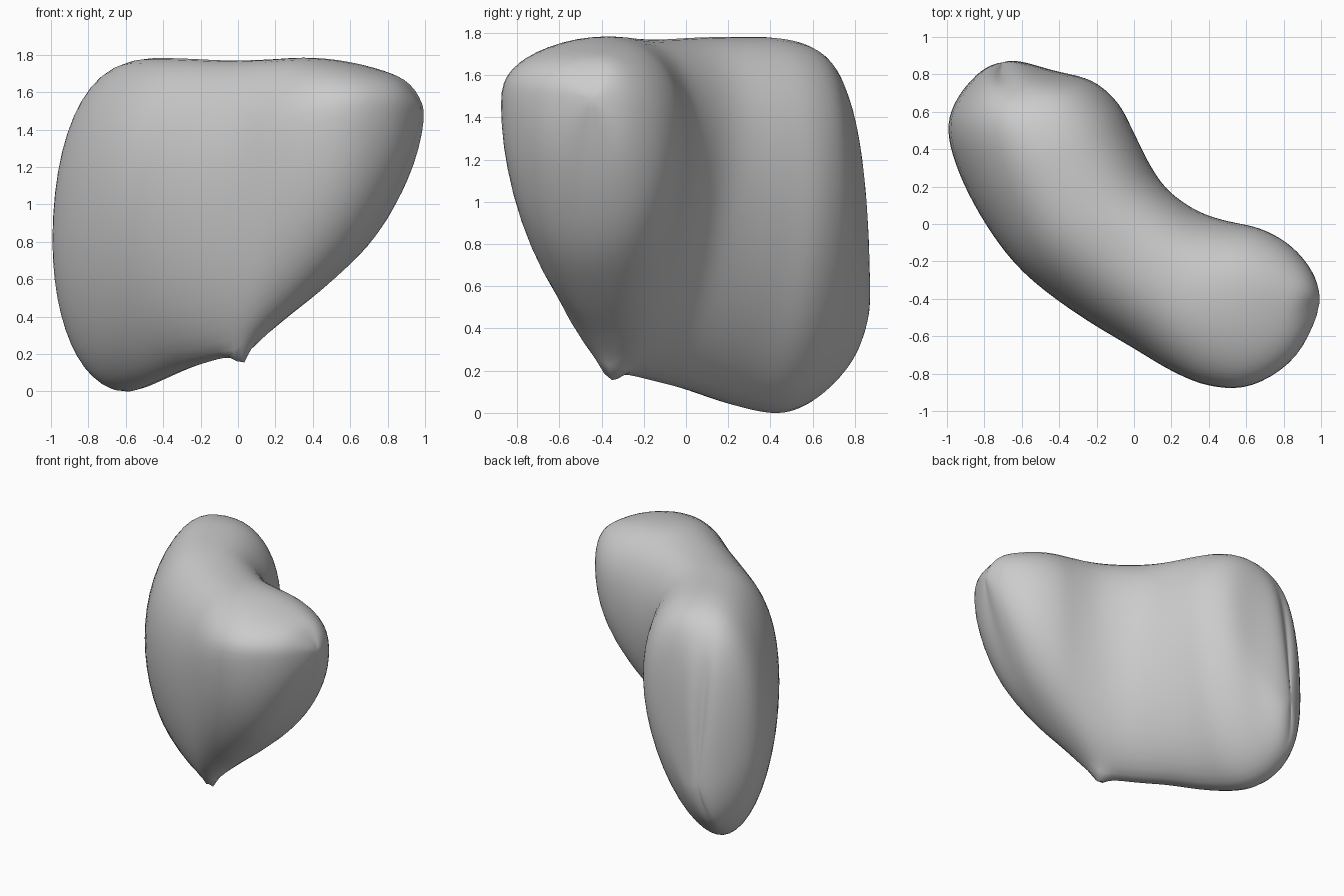
import bpy, bmesh, math
from mathutils import Vector

cube = bpy.data.objects.get("Cube")
if cube:
    bpy.data.objects.remove(cube, do_unlink=True)

# Four guide rails run along the bent body, from the back tip to the side tip
BACK_TIP = (-.7, .87, .52)
SIDE_TIP = (1, -.44, 1.5)
front = [(-.82, .82, .6), (-.95, .67, .73), (-1, .5, .8), (-.94, .27, .85),
         (-.8, 0, .95), (-.6, -.26, 1.05), (-.3, -.49, 1.1), (0, -.67, 1.2),
         (.2, -.79, 1.35), (.4, -.87, 1.45), (.63, -.87, 1.5), (.87, -.71, 1.5)]
back = [(-.6, .87, .56), (-.42, .82, .8), (-.22, .77, 1.05), (-.08, .65, 1.1),
        (0, .5, 1.15), (.1, .3, 1.15), (.2, .17, 1.2), (.35, .07, 1.2),
        (.5, .02, 1.25), (.68, -.02, 1.3), (.85, -.12, 1.35), (.97, -.28, 1.42)]
crest = [(-.71, .77, 1.34), (-.66, .69, 1.62), (-.59, .57, 1.74), (-.5, .42, 1.785),
         (-.4, .25, 1.79), (-.25, .04, 1.785), (-.04, -.12, 1.775), (.16, -.26, 1.78),
         (.35, -.36, 1.79), (.54, -.4, 1.775), (.73, -.43, 1.73), (.89, -.44, 1.66)]
keel = [(-.75, .79, .26), (-.71, .66, .1), (-.65, .53, .01), (-.58, .4, -.015),
        (-.46, .2, .03), (-.3, 0, .1), (-.15, -.2, .15), (.02, -.36, .21),
        (.2, -.41, .36), (.4, -.47, .53), (.66, -.5, .78), (.87, -.48, 1.14)]

STEPS = 5      # rings between stations
QUARTER = 12   # points in each quarter of a ring


def smooth_rail(points):
    """Catmull-Rom samples of a rail, including both tips."""
    p = [Vector(v) for v in [BACK_TIP] + points + [SIDE_TIP]]
    p = [p[0]] + p + [p[-1]]
    out = []
    for a, b, c, d in zip(p, p[1:], p[2:], p[3:]):
        for i in range(STEPS):
            t = i / STEPS
            out.append(b + (c - a) * t / 2 + (a * 2 - b * 5 + c * 4 - d) * t * t / 2
                       + (b * 3 - a - c * 3 + d) * t ** 3 / 2)
    return out[1:]


def quarter(side, pole, power):
    """Rounded quarter profile from a side rail to the crest or keel."""
    pts = []
    for i in range(QUARTER + 1):
        a = i / QUARTER * math.pi / 2
        c = max(math.cos(a), 0) ** (2 / power)
        s = math.sin(a) ** (2 / power)
        pts.append(Vector((pole.x + (side.x - pole.x) * c,
                           pole.y + (side.y - pole.y) * c,
                           side.z + (pole.z - side.z) * s)))
    return pts


def blend(t, start, middle, end):
    """Value along the body, with the middle at the pinched point."""
    if t < .6:
        return start + (middle - start) * t / .6
    return middle + (end - middle) * (t - .6) / .4


# Body: rings lofted between the rails
bm = bmesh.new()
rings = []
rails = list(zip(*map(smooth_rail, (front, back, crest, keel))))
for k, (f, b, top, low) in enumerate(rails):
    t = k / (len(rails) - 1)
    top_front = blend(t, 2, 2.3, 2.3)
    top_back = blend(t, 2.5, 2.3, 2.3)
    low_front = blend(t, 2.1, 1.75, 2.15)
    low_back = blend(t, 1.7, 1.7, 2.4)
    ring = (quarter(f, top, top_front)[:-1] + quarter(b, top, top_back)[:0:-1]
            + quarter(b, low, low_back)[:-1] + quarter(f, low, low_front)[:0:-1])
    rings.append([bm.verts.new(p) for p in ring])

for r, s in zip(rings, rings[1:]):
    for i in range(len(r)):
        j = (i + 1) % len(r)
        bm.faces.new((r[i], r[j], s[j], s[i]))
for ring, tip in ((rings[0], BACK_TIP), (rings[-1], SIDE_TIP)):
    v = bm.verts.new(tip)
    for i in range(len(ring)):
        bm.faces.new((ring[i], ring[(i + 1) % len(ring)], v))

# Soften the profile seams
for _ in range(7):
    bmesh.ops.smooth_vert(bm, verts=bm.verts, factor=.4,
                          use_axis_x=True, use_axis_y=True, use_axis_z=True)

# Small pinched point on the lower edge
pinch = Vector((.02, -.36, .21))
for v in bm.verts:
    pull = math.exp(-(v.co - pinch).length / .04)
    v.co.z -= .13 * pull

bmesh.ops.recalc_face_normals(bm, faces=bm.faces)
mesh = bpy.data.meshes.new("organ_body")
bm.to_mesh(mesh)
bm.free()
body = bpy.data.objects.new("organ_body", mesh)
bpy.context.collection.objects.link(body)

# Plain grey surface
grey = bpy.data.materials.new("plain_grey")
grey.use_nodes = True
colour = (.6, .6, .6, 1)
grey.diffuse_color = colour
grey.node_tree.nodes["Principled BSDF"].inputs["Base Color"].default_value = colour
mesh.materials.append(grey)

bpy.context.view_layer.objects.active = body
body.select_set(True)
bpy.ops.object.shade_smooth_by_angle(angle=math.radians(60))
